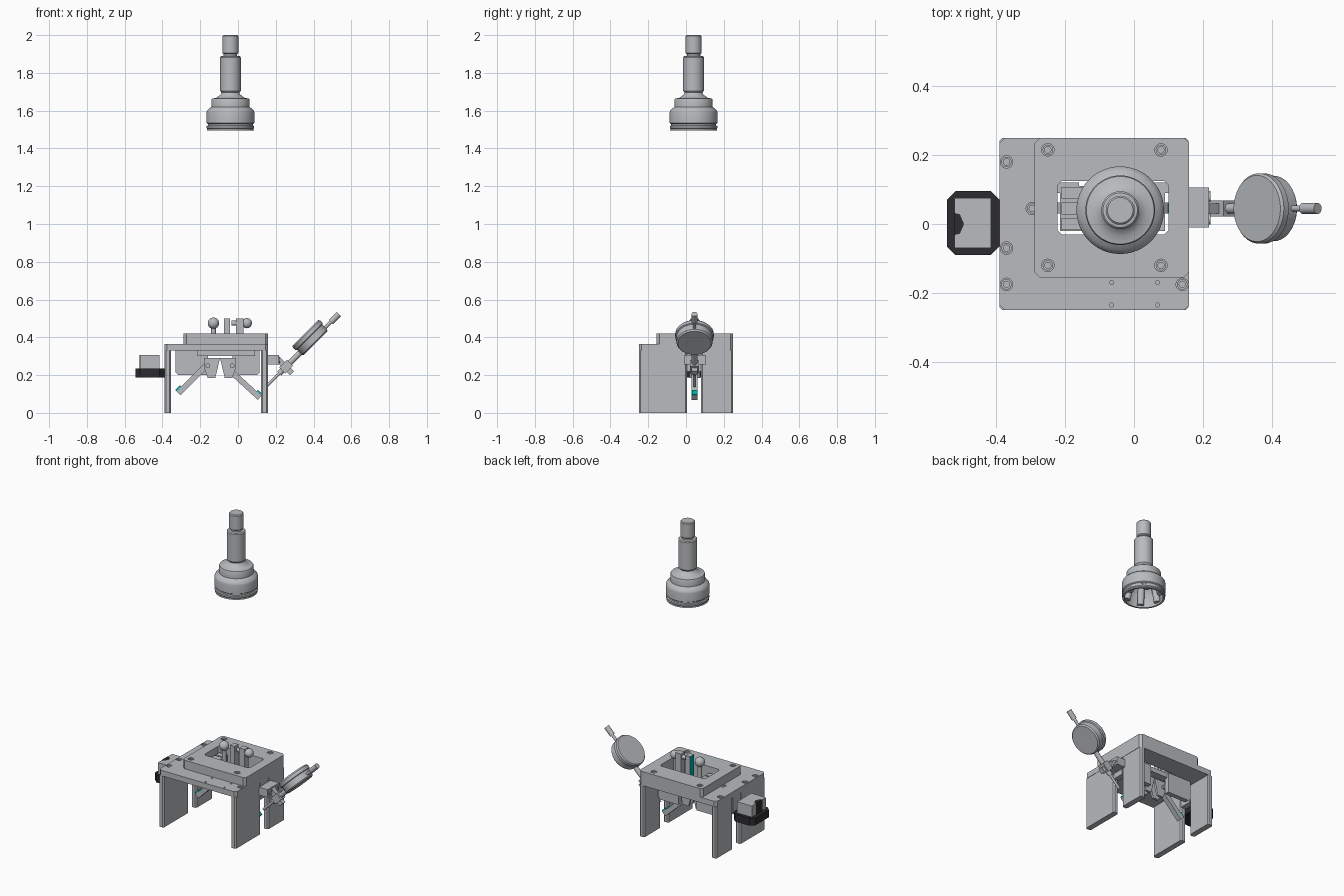
import bpy, bmesh
from math import pi, cos, sin, radians
from mathutils import Vector

if "Cube" in bpy.data.objects:
    bpy.data.objects.remove(bpy.data.objects["Cube"])


def material(name, rgb):
    m = bpy.data.materials.new(name)
    m.use_nodes = True
    m.diffuse_color = (*rgb, 1)
    m.node_tree.nodes["Principled BSDF"].inputs["Base Color"].default_value = (*rgb, 1)
    return m


STEEL = material("steel grey", (0.48, 0.5, 0.52))
BLACK = material("black plastic", (0.025, 0.025, 0.028))
TEAL = material("teal", (0.0, 0.42, 0.42))
CY = 0.045  # centre line of the measuring mechanism


def finish(bm, name, mat, smooth=False):
    bmesh.ops.recalc_face_normals(bm, faces=bm.faces)
    me = bpy.data.meshes.new(name)
    bm.to_mesh(me)
    bm.free()
    ob = bpy.data.objects.new(name, me)
    bpy.context.collection.objects.link(ob)
    me.materials.append(mat)
    if smooth:
        bpy.ops.object.select_all(action='DESELECT')
        ob.select_set(True)
        bpy.context.view_layer.objects.active = ob
        bpy.ops.object.shade_smooth_by_angle(angle=radians(35))
    return ob


def prism(name, outline, lo, hi, mat=STEEL, axis='Z'):
    """Extrude a flat outline along z (xy outline) or y (xz outline)."""
    bm = bmesh.new()
    put = (lambda a, b, h: (a, b, h)) if axis == 'Z' else (lambda a, b, h: (a, h, b))
    face = bm.faces.new([bm.verts.new(put(a, b, lo)) for a, b in outline])
    new = bmesh.ops.extrude_face_region(bm, geom=[face])["geom"]
    step = Vector(put(0, 0, hi - lo))
    bmesh.ops.translate(bm, vec=step, verts=[v for v in new if isinstance(v, bmesh.types.BMVert)])
    return finish(bm, name, mat)


def box(name, x, y, z, mat=STEEL, c=0.0):
    """Box from three ranges, with chamfered vertical corners."""
    (a, b), (d, e) = x, y
    pts = [(a, d), (b, d), (b, e), (a, e)]
    if c:
        pts = [(a + c, d), (b - c, d), (b, d + c), (b, e - c),
               (b - c, e), (a + c, e), (a, e - c), (a, d + c)]
    return prism(name, pts, *z, mat)


def lathe(name, profile, start, direction=(0, 0, 1), mat=STEEL, n=48):
    """Revolve (radius, height) pairs about a direction."""
    bm = bmesh.new()
    q = Vector(direction).to_track_quat('Z', 'Y')
    rings = []
    for r, h in profile:
        ring = [(max(r, 0) * cos(2 * pi * i / n), max(r, 0) * sin(2 * pi * i / n), h)
                for i in range(n if r > 0 else 1)]
        rings.append([bm.verts.new(Vector(start) + q @ Vector(p)) for p in ring])
    for a, b in zip(rings, rings[1:]):
        for i in range(n):
            quad = [a[i % len(a)], a[(i + 1) % len(a)], b[(i + 1) % len(b)], b[i % len(b)]]
            bm.faces.new(list(dict.fromkeys(quad)))
    return finish(bm, name, mat, True)


def rod(name, p, q, r, mat=STEEL, n=24):
    d = Vector(q) - Vector(p)
    return lathe(name, [(0, 0), (r, 0), (r, d.length), (0, d.length)], p, d, mat, n)


def beam(name, p, q, width, y, mat=STEEL):
    """Flat bar between two xz points."""
    p, q = Vector(p), Vector(q)
    side = (q - p).orthogonal().normalized() * width / 2
    return prism(name, [p - side, q - side, q + side, p + side], *y, mat, 'Y')


def ball(name, centre, r):
    bm = bmesh.new()
    bmesh.ops.create_uvsphere(bm, u_segments=24, v_segments=14, radius=r)
    bmesh.ops.translate(bm, vec=centre, verts=bm.verts)
    return finish(bm, name, STEEL, True)


def cut(ob, cutter):
    mod = ob.modifiers.new("cut", 'BOOLEAN')
    mod.operation, mod.object, mod.solver = 'DIFFERENCE', cutter, 'EXACT'
    cutter.hide_render = True
    cutter.hide_set(True)


# Stand: two slotted side legs, a base plate and a raised plate
for side, x in (("left", (0.122, 0.158)), ("right", (-0.39, -0.354))):
    box(side + "_leg_front", x, (-0.25, 0.005), (0, 0.33), c=0.008)
    box(side + "_leg_back", x, (0.08, 0.25), (0, 0.33), c=0.008)
    box(side + "_leg_bridge", x, (0.005, 0.08), (0.22, 0.33))
base = box("base_plate", (-0.39, 0.16), (-0.25, 0.25), (0.33, 0.365), c=0.015)
top = box("raised_plate", (-0.288, 0.16), (-0.155, 0.25), (0.365, 0.42), c=0.015)
window = box("window_cutter", (-0.222, 0.1), (-0.03, 0.125), (0.3, 0.5), c=0.012)
cut(base, window)
cut(top, window)

# Countersunk screws and small dowel holes
spots = [(x, y, top, 0.42) for x in (-0.25, 0.078) for y in (-0.12, 0.215)]
spots += [(-0.37, y, base, 0.365) for y in (-0.175, -0.07, 0.18)]
spots += [(0.14, -0.175, base, 0.365), (-0.295, CY, base, 0.365)]
for x, y, plate, z in spots:
    cut(plate, rod("screw_cutter", (x, y, z - 0.02), (x, y, z + 0.02), 0.018))
    lathe("screw", [(0, 0), (0.015, 0), (0.015, 0.017), (0.009, 0.017), (0.009, 0.006), (0, 0.006)],
          (x, y, z - 0.02), n=24)
for x in (-0.065, 0.068):
    for y in (-0.17, -0.235):
        cut(base, rod("dowel_cutter", (x, y, 0.35), (x, y, 0.38), 0.006, n=12))

# Slide blocks and hinged feeler arms under the plate
for name, outer, inner, foot, hip in (("right", -0.33, -0.16, (-0.315, 0.105), (-0.17, 0.25)),
                                      ("left", 0.115, -0.03, (0.115, 0.08), (-0.06, 0.24))):
    lo, hi = sorted((outer, inner))
    s = 1 if outer > inner else -1
    prism(name + "_slide_block", [(outer, 0.33), (inner, 0.33), (inner, 0.2),
                                  (outer - s * 0.015, 0.2), (outer, 0.215)], 0.09, 0.12, axis='Y')
    for y in (0.018, 0.06):
        prism(name + "_hinge_cheek", [(inner - s * 0.065, 0.29), (inner + s * 0.02, 0.29),
                                      (inner + s * 0.02, 0.24), (inner, 0.185),
                                      (inner - s * 0.04, 0.185)], y, y + 0.014, axis='Y')
    beam(name + "_feeler_arm", foot, hip, 0.03, (0.03, 0.062))
    f, h = Vector(foot), Vector(hip)
    d = (h - f).normalized()
    n = Vector((-d.y, d.x)) * s * -0.018
    beam(name + "_contact_pad", f + n, f + n + d * 0.035, 0.012, (0.032, 0.06), TEAL)
    rod(name + "_hinge_pin", (inner, 0.005, 0.25), (inner, 0.088, 0.25), 0.012)
for y in (0.0, 0.045, 0.09):
    box("guide_rail", (-0.21, -0.15), (y - 0.018, y + 0.018), (0.32, 0.385))
box("rail_bed", (-0.215, 0.09), (-0.02, 0.11), (0.3, 0.33))

# Locating balls and stop standing in the window
rod("ball_stem", (-0.13, CY, 0.32), (-0.13, CY, 0.46), 0.013)
ball("upright_ball", (-0.13, CY, 0.475), 0.03)
stop = box("stop_bar", (-0.075, -0.043), (0.025, 0.065), (0.32, 0.5))
stop.data.materials.append(TEAL)
for f in stop.data.polygons:
    f.material_index = int(f.normal.x < -0.9)
box("ball_post", (-0.01, 0.03), (0.025, 0.065), (0.32, 0.5))
rod("ball_spindle", (-0.035, CY, 0.475), (0.05, CY, 0.475), 0.013)
ball("side_ball", (0.047, CY, 0.475), 0.027)

# Storage holder on the right side
holder = box("holder_tray", (-0.543, -0.39), (-0.09, 0.095), (0.187, 0.235), BLACK, 0.025)
box("holder_block", (-0.52, -0.415), (-0.07, 0.075), (0.22, 0.306))
prism("holder_recess", [(-0.521, -0.032), (-0.505, -0.028), (-0.493, 0), (-0.505, 0.028),
                        (-0.521, 0.032)], 0.235, 0.3075, BLACK)

# Indicator bracket and clamp
bracket = box("indicator_bracket", (0.155, 0.218), (-0.01, 0.106), (0.255, 0.306))
for y in (0.015, 0.08):
    lathe("bracket_screw", [(0, 0), (0.016, 0), (0.016, 0.004), (0.009, 0.004), (0.009, 0.001), (0, 0.001)],
          (0.218, y, 0.28), (1, 0, 0), n=24)
beam("clamp_arm", (0.2, 0.295), (0.285, 0.21), 0.03, (0.03, 0.06))
beam("clamp_jaw", (0.235, 0.225), (0.275, 0.265), 0.045, (0.022, 0.068))

# Dial indicator: the case lies along its slanted stem
def along(t, off=0.0):
    return Vector((0.395 + (t - off) * 0.7071, CY, 0.385 + (t + off) * 0.7071))


rod("indicator_plunger", along(-0.345), along(-0.24), 0.008)
rod("indicator_stem", along(-0.25), along(-0.09), 0.015)
rod("indicator_tip", along(0.08), along(0.145), 0.009)
rod("indicator_cap", along(0.135), along(0.195), 0.016)
lathe("dial_case", [(0, 0), (0.088, 0), (0.095, 0.008), (0.095, 0.045), (0.102, 0.048),
                    (0.102, 0.068), (0.096, 0.076), (0, 0.076)], along(0, -0.022), (-1, 0, 1))

# Joint shaft floating above, with a hollow bell
axis = (-0.04, 0.04, 0)
lathe("joint_shaft", [(0, 2), (0.037, 2), (0.042, 1.995), (0.042, 1.905), (0.036, 1.9), (0.036, 1.89),
                      (0.05, 1.888), (0.055, 1.882), (0.055, 1.705), (0.047, 1.695), (0.052, 1.685),
                      (0.075, 1.668), (0.098, 1.664), (0.101, 1.658), (0.101, 1.62), (0.115, 1.61),
                      (0.125, 1.598), (0.127, 1.59), (0.127, 1.535), (0.12, 1.53), (0.12, 1.522),
                      (0.126, 1.518), (0.126, 1.508), (0.122, 1.503), (0.124, 1.495), (0.113, 1.495),
                      (0.11, 1.56), (0.08, 1.6), (0, 1.615)], axis)
for i in range(6):
    a = i * pi / 3
    p = Vector(axis) + Vector((cos(a), sin(a), 0)) * 0.103
    rod("bell_land", (p.x, p.y, 1.505), (p.x - 0.02 * cos(a), p.y - 0.02 * sin(a), 1.6), 0.02)
